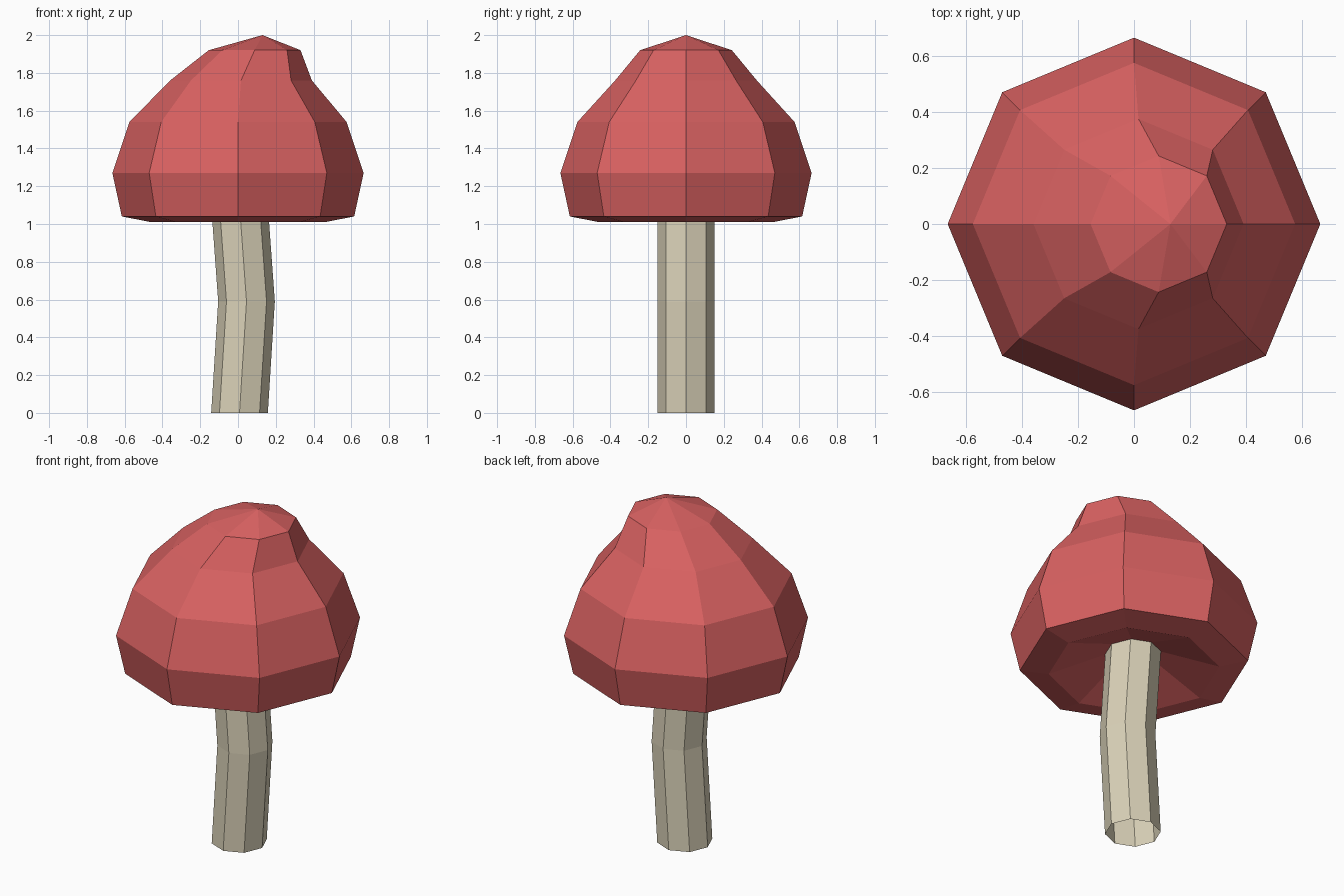
import bpy, bmesh
from math import cos, sin, pi

if "Cube" in bpy.data.objects:
    bpy.data.objects.remove(bpy.data.objects["Cube"])

SIDES = 8


def material(name, rgb):
    m = bpy.data.materials.new(name)
    m.diffuse_color = (*rgb, 1)
    m.use_nodes = True
    m.node_tree.nodes["Principled BSDF"].inputs["Base Color"].default_value = m.diffuse_color
    return m


def loft(name, rings, mat):
    """Join octagonal rings given as (centre x, z, radius); radius 0 is a tip."""
    bm = bmesh.new()
    loops = []
    for cx, z, r in rings:
        if r == 0:
            loops.append([bm.verts.new((cx, 0, z))] * SIDES)
        else:
            loops.append([bm.verts.new((cx + r * cos(2 * pi * i / SIDES),
                                        r * sin(2 * pi * i / SIDES), z))
                          for i in range(SIDES)])
    for a, b in zip(loops, loops[1:]):
        for i in range(SIDES):
            j = (i + 1) % SIDES
            corners = list(dict.fromkeys((a[i], a[j], b[j], b[i])))
            bm.faces.new(corners)
    mesh = bpy.data.meshes.new(name)
    bm.to_mesh(mesh)
    bm.free()
    mesh.materials.append(mat)
    obj = bpy.data.objects.new(name, mesh)
    bpy.context.collection.objects.link(obj)
    return obj


red = material("cap red", (0.69, 0.12, 0.12))
cream = material("stem cream", (0.70, 0.64, 0.48))

# Bent stem, open at the bottom, ending inside the cap
loft("stem", [(0.008, 0, 0.15), (0.045, 0.59, 0.15), (0.005, 1.14, 0.15)], cream)

# Cap: hollow underside, rim, then the dome leaning towards +x
loft("cap", [(0, 1.17, 0), (0, 1.01, 0.46), (0, 1.04, 0.615), (0, 1.27, 0.665),
             (0, 1.54, 0.575), (0.016, 1.76, 0.375), (0.088, 1.92, 0.243),
             (0.13, 2.0, 0)], red)
